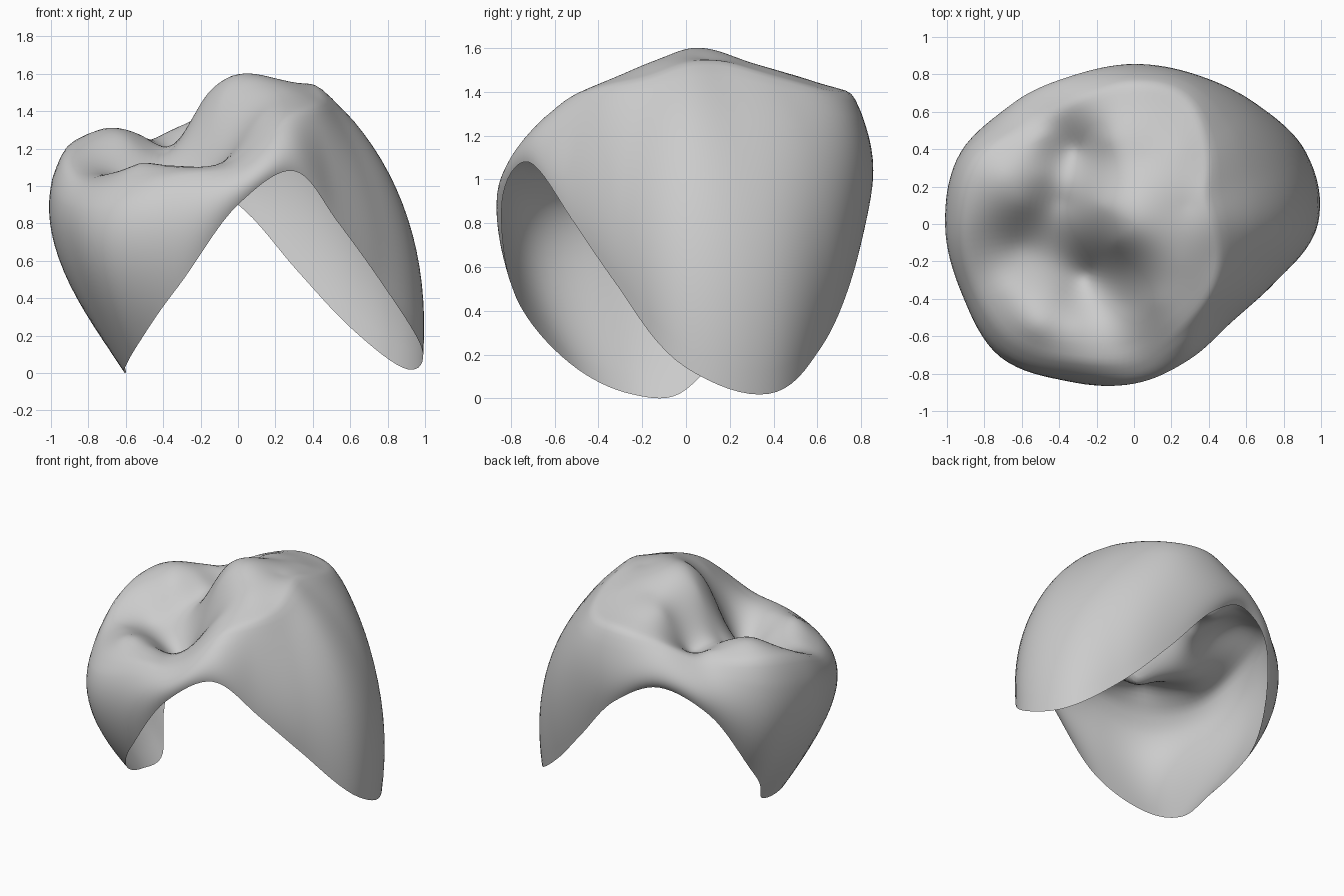
import bpy, bmesh, math
from mathutils import Vector

default = bpy.data.objects.get("Cube")
if default:
    bpy.data.objects.remove(default, do_unlink=True)

SEGMENTS, WALL_ROWS, TOP_RINGS = 128, 18, 28

# Wall profiles every 22.5 degrees from +x: lower edge, belly and rim as (radius, height)
WALL = [
    (.98, .14, .87, .92, .44, 1.53),
    (.98, .02, .9, .87, .43, 1.54),
    (.87, .23, .88, .94, .57, 1.47),
    (.82, .55, .86, 1.04, .74, 1.4),
    (.83, .9, .85, 1.12, .76, 1.4),
    (.83, 1.06, .85, 1.18, .73, 1.34),
    (.89, .89, .9, 1.06, .76, 1.23),
    (.84, .38, 1, .82, .92, 1.25),
    (.61, .04, .98, .68, .93, 1.18),
    (.66, .02, .97, .65, .92, 1.02),
    (.75, .16, 1, .65, .9, 1.01),
    (.84, .46, .91, .82, .79, 1.08),
    (.84, .9, .84, 1.02, .73, 1.12),
    (.78, 1.08, .75, 1.21, .62, 1.35),
    (.74, .82, .7, 1.1, .57, 1.42),
    (.81, .51, .76, .97, .51, 1.46),
]

# Landmarks on the chewing surface
HIGH_PLATEAU = [(0, -.04, 1.57), (.28, .1, 1.55), (.05, .35, 1.51), (.25, .4, 1.5),
                (0, .6, 1.44), (-.18, .1, 1.47), (-.14, .45, 1.43)]
LOW_CUSPS = [(-.7, .26, 1.31), (-.5, .26, 1.26), (-.52, .48, 1.26), (-.6, .11, 1.25),
             (-.52, -.54, 1.12), (-.3, -.55, 1.1), (-.67, -.35, 1.07)]
GROOVES = [(-.31, .4, 1.19), (-.38, .12, 1.18), (-.62, -.12, 1.05), (-.42, -.17, 1.01),
           (-.25, -.27, .95), (-.42, -.36, 1.04), (-.04, -.23, 1.32)]
FRONT_RIDGE = [(-.1, -.1, 1.44), (.25, -.2, 1.52), (.12, -.42, 1.37), (-.06, -.42, 1.15)]


def spline(a, b, c, d, t):
    """Smooth step from b to c with neighbours a and d."""
    return b + t * (c - a + t * (2 * a - 5 * b + 4 * c - d + t * (3 * (b - c) + d - a))) / 2


def wall_point(turn, t):
    """Point on the wall: turn is 0..1 around, t is 0 at the edge and 1 at the rim."""
    n = len(WALL)
    i = int(turn * n)
    rows = [WALL[(i + k) % n] for k in (-1, 0, 1, 2)]
    p = [spline(*values, turn * n - i) for values in zip(*rows)]
    w = ((1 - t) * (1 - 2 * t), 4 * t * (1 - t), t * (2 * t - 1))
    r = sum(w[k] * p[2 * k] for k in range(3))
    z = sum(w[k] * p[2 * k + 1] for k in range(3))
    angle = turn * math.tau
    return Vector((r * math.cos(angle), r * math.sin(angle), max(z, 0)))


def kernel(a, b):
    d = math.hypot(a[0] - b[0], a[1] - b[1])
    return d * d * math.log(d) if d > 0 else 0


def thin_plate(points):
    """Smooth height function passing through all given points."""
    n = len(points)
    rows = [[kernel(p, q) for q in points] + [1, p[0], p[1], p[2]] for p in points]
    for k in range(3):
        rows.append([(1, p[0], p[1])[k] for p in points] + [0] * 4)
    size = n + 3
    for c in range(size):
        best = max(range(c, size), key=lambda r: abs(rows[r][c]))
        rows[c], rows[best] = rows[best], rows[c]
        rows[c] = [v / rows[c][c] for v in rows[c]]
        for r in range(size):
            f = rows[r][c]
            if r != c and f:
                rows[r] = [v - f * u for v, u in zip(rows[r], rows[c])]
    s = [row[-1] for row in rows]
    return lambda x, y: (sum(s[i] * kernel((x, y), points[i]) for i in range(n))
                         + s[n] + s[n + 1] * x + s[n + 2] * y)


# Chewing surface runs through the landmarks out to the rim
rim = [tuple(wall_point(k / 32, 1)) for k in range(32)]
height = thin_plate(HIGH_PLATEAU + LOW_CUSPS + GROOVES + FRONT_RIDGE + rim)

bm = bmesh.new()
rings = []
for row in range(WALL_ROWS + 1):
    rings.append([bm.verts.new(wall_point(s / SEGMENTS, row / WALL_ROWS)) for s in range(SEGMENTS)])
for ring in range(1, TOP_RINGS):
    f = 1 - ring / TOP_RINGS
    loop = []
    for s in range(SEGMENTS):
        p = wall_point(s / SEGMENTS, 1) * f
        loop.append(bm.verts.new((p.x, p.y, height(p.x, p.y))))
    rings.append(loop)
for low, high in zip(rings, rings[1:]):
    for s in range(SEGMENTS):
        e = (s + 1) % SEGMENTS
        bm.faces.new((low[s], low[e], high[e], high[s]))
centre = bm.verts.new((0, 0, height(0, 0)))
for s in range(SEGMENTS):
    bm.faces.new((rings[-1][s], rings[-1][(s + 1) % SEGMENTS], centre))

# Round the rim where wall and chewing surface meet
soft = [v for loop in rings[WALL_ROWS - 2:WALL_ROWS + 3] for v in loop]
for _ in range(4):
    bmesh.ops.smooth_vert(bm, verts=soft, factor=.5, use_axis_x=True, use_axis_y=True, use_axis_z=True)

mesh = bpy.data.meshes.new("molar_crown_shell")
bm.to_mesh(mesh)
bm.free()
crown = bpy.data.objects.new("molar_crown_shell", mesh)
bpy.context.collection.objects.link(crown)

# Plain grey material
grey = bpy.data.materials.new("plain_grey")
grey.use_nodes = True
colour = (.6, .6, .6, 1)
grey.diffuse_color = colour
grey.node_tree.nodes["Principled BSDF"].inputs["Base Color"].default_value = colour
mesh.materials.append(grey)

bpy.context.view_layer.objects.active = crown
crown.select_set(True)
bpy.ops.object.shade_smooth_by_angle(angle=math.radians(50))
